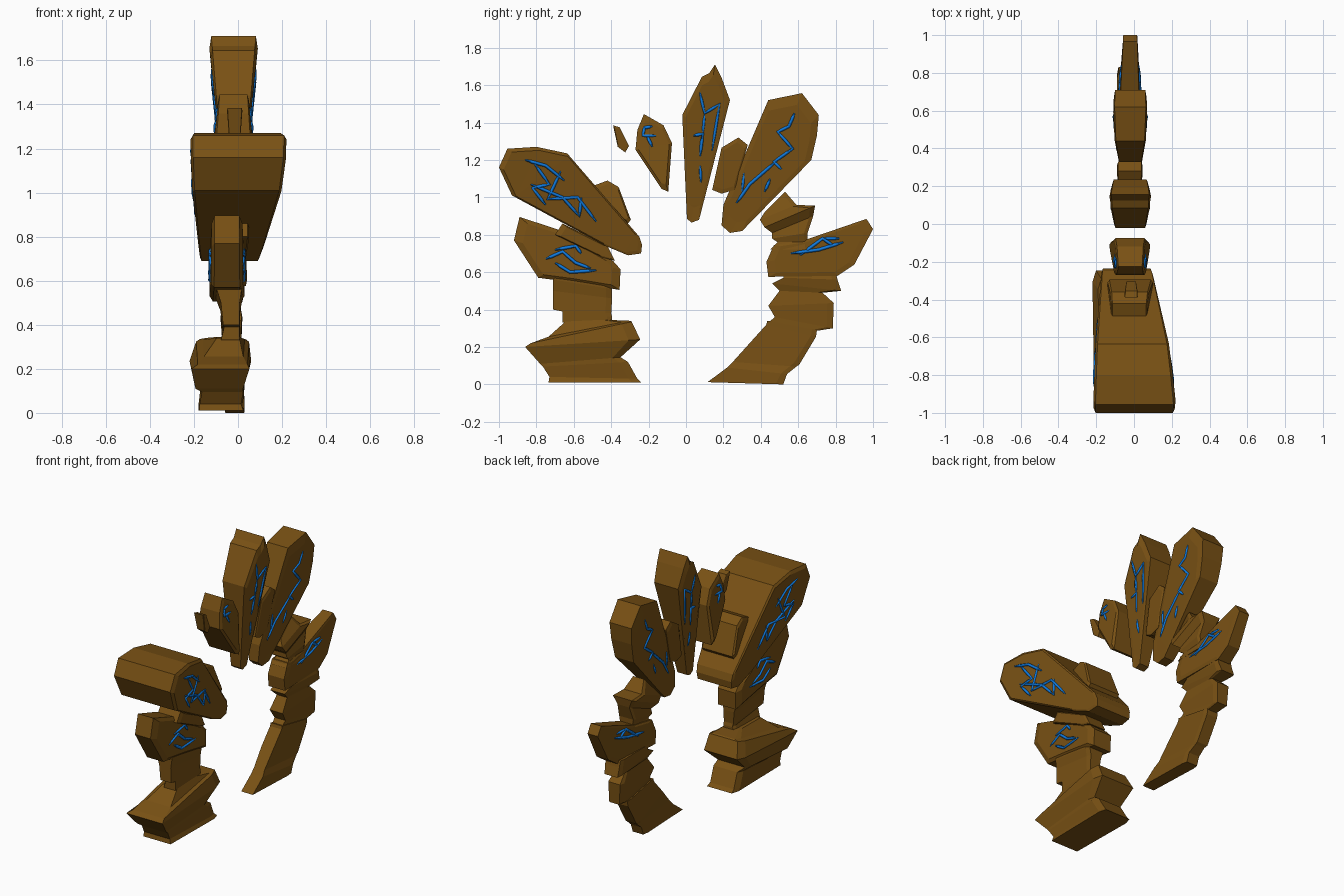
import bpy, bmesh
from math import hypot
from mathutils import Vector
from mathutils.bvhtree import BVHTree


def material(name, rgb):
    m = bpy.data.materials.new(name)
    m.diffuse_color = (*rgb, 1)
    return m


ROCK = material("brown_rock", (0.19, 0.082, 0.007))
GLOW = material("blue_glow", (0.005, 0.2, 0.75))


def finish(name, bm):
    bmesh.ops.recalc_face_normals(bm, faces=bm.faces)
    bmesh.ops.triangulate(bm, faces=[f for f in bm.faces if len(f.verts) > 4])
    me = bpy.data.meshes.new(name)
    bm.to_mesh(me)
    bm.free()
    me.materials.append(ROCK)
    ob = bpy.data.objects.new(name, me)
    bpy.context.collection.objects.link(ob)
    return ob


def skin(name, rings):
    """Join equal rings of points into a closed faceted solid."""
    bm = bmesh.new()
    vs = [[bm.verts.new(p) for p in r] for r in rings]
    n = len(vs[0])
    for a, b in zip(vs, vs[1:]):
        for i in range(n):
            j = (i + 1) % n
            bm.faces.new((a[i], a[j], b[j], b[i]))
    bm.faces.new(vs[0])
    bm.faces.new(vs[-1])
    return finish(name, bm)


def slab(name, outline, outer, inner, inset=0.84, rim=0.92):
    """Radial stone: y/z outline, x range at the outer and inner arch ends."""
    rad = [hypot(y, z - 0.5) for y, z in outline]
    lo, hi = min(rad), max(rad)
    cy = sum(p[0] for p in outline) / len(outline)
    cz = sum(p[1] for p in outline) / len(outline)

    def ring(side, k, scale):
        pts = []
        for (y, z), r in zip(outline, rad):
            t = (r - lo) / (hi - lo)
            x0 = inner[0] + (outer[0] - inner[0]) * t
            x1 = inner[1] + (outer[1] - inner[1]) * t
            c, h = (x0 + x1) / 2, (x1 - x0) / 2
            pts.append((c + side * h * k, cy + (y - cy) * scale, cz + (z - cz) * scale))
        return pts
    return skin(name, [ring(-1, 1, inset), ring(-1, rim, 1), ring(1, rim, 1), ring(1, 1, inset)])


def stack(name, levels):
    """Pillar rock: each level is (y, z) left, (y, z) right, (x min, x max)."""
    section = [(0, .03), (0, .97), (.9, 1), (1, .93), (1, .07), (.9, 0)]
    return skin(name, [[(x0 + (x1 - x0) * v, a + (c - a) * u, b + (d - b) * u)
                        for u, v in section] for a, b, c, d, x0, x1 in levels])


def cracks(stone, lines):
    """Thin glowing cracks projected onto both flat sides of a stone."""
    bm = bmesh.new()
    bm.from_mesh(stone.data)
    tree = BVHTree.FromBMesh(bm)
    bm.free()
    cu = bpy.data.curves.new(stone.name + "_cracks", 'CURVE')
    cu.dimensions = '3D'
    cu.bevel_depth = 0.009
    cu.bevel_resolution = 0
    cu.use_fill_caps = True
    cu.materials.append(GLOW)
    for side in (-1, 1):
        for line in lines:
            pts = []
            for (a, b), (c, d) in zip(line, line[1:]):
                for k in range(3):
                    pts.append((a + (c - a) * k / 3, b + (d - b) * k / 3))
            pts.append(line[-1])
            hits = [tree.ray_cast(Vector((side, y, z)), Vector((-side, 0, 0)))[0] for y, z in pts]
            hits = [h for h in hits if h]
            if len(hits) < 2:
                continue
            s = cu.splines.new('POLY')
            s.points.add(len(hits) - 1)
            for i, (p, h) in enumerate(zip(s.points, hits)):
                p.co = (h.x, h.y, h.z, 1)
                p.radius = 0.4 if i in (0, len(hits) - 1) else 1
    ob = bpy.data.objects.new(cu.name, cu)
    bpy.context.collection.objects.link(ob)
    bpy.ops.object.select_all(action='DESELECT')
    ob.select_set(True)
    bpy.context.view_layer.objects.active = ob
    bpy.ops.object.convert(target='MESH')


# Front (left in side view) pillar
stack("front_foot", [
    (-.735, .01, -.24, .01, -.18, .03), (-.73, .04, -.26, .03, -.18, .02),
    (-.765, .095, -.31, .12, -.17, .03), (-.78, .11, -.35, .145, -.20, .03),
    (-.86, .20, -.245, .24, -.22, .06), (-.83, .22, -.29, .335, -.19, .05),
    (-.735, .255, -.30, .34, -.16, .03), (-.64, .34, -.42, .345, -.10, .01)])
stack("front_neck", [
    (-.66, .33, -.395, .33, -.08, .01), (-.66, .39, -.395, .36, -.065, .01),
    (-.71, .40, -.40, .38, -.07, .01), (-.71, .50, -.395, .46, -.08, .01),
    (-.71, .56, -.395, .51, -.10, .02), (-.66, .62, -.45, .56, -.10, .02)])
front_low = slab("front_lower_stone", [
    (-.89, .895), (-.69, .83), (-.39, .66), (-.35, .615), (-.355, .505),
    (-.60, .545), (-.79, .57), (-.92, .77)], (-.12, .02), (-.13, .03), rim=.8)
slab("front_wedge", [(-.66, .86), (-.42, .74), (-.38, .66), (-.45, .68), (-.70, .80)],
     (-.11, .05), (-.10, .03))

# Big leaning front block and its companion
front_big = slab("front_big_stone", [
    (-.955, 1.26), (-.80, 1.27), (-.635, 1.235), (-.25, .79), (-.235, .745),
    (-.24, .70), (-.31, .69), (-.43, .74), (-.93, 1.01), (-1.0, 1.16)],
    (-.215, .22), (-.17, .09), inset=.94, rim=.95)
slab("front_side_stone", [
    (-.50, 1.06), (-.42, 1.09), (-.36, 1.055), (-.295, .88), (-.31, .86), (-.42, .92)],
    (-.12, .07), (-.14, .10))

# Floating crown stones
slab("floating_chip", [(-.39, 1.385), (-.355, 1.375), (-.305, 1.275), (-.325, 1.24), (-.365, 1.27)],
     (-.05, .02), (-.04, .01))
crown_small = slab("crown_small_stone", [
    (-.225, 1.445), (-.12, 1.385), (-.075, 1.29), (-.095, 1.03),
    (-.13, 1.045), (-.27, 1.255), (-.26, 1.36)], (-.09, .05), (-.13, .085), rim=.9)
crown_tall = slab("crown_tall_stone", [
    (.155, 1.71), (.19, 1.64), (.235, 1.52), (.07, .88), (.03, .865),
    (.005, .885), (-.02, 1.44), (.085, 1.645), (.125, 1.665)], (-.13, .09), (-.055, .015))
slab("crown_filler", [
    (.19, 1.265), (.28, 1.32), (.33, 1.28), (.26, 1.04), (.19, 1.02), (.14, 1.04)],
    (-.09, .045), (-.07, .03))
crown_back = slab("crown_back_stone", [
    (.62, 1.557), (.71, 1.44), (.70, 1.33), (.67, 1.2), (.30, .82),
    (.235, .81), (.19, .85), (.20, .96), (.44, 1.52)], (-.11, .07), (-.055, .015))

# Back pillar
stack("back_shoulder", [
    (.42, .92, .53, 1.03, -.07, .02), (.395, .88, .59, .96, -.10, .05),
    (.42, .84, .69, .955, -.10, .06), (.46, .81, .68, .90, -.07, .03),
    (.46, .78, .65, .81, -.08, .04), (.49, .76, .65, .76, -.07, .03),
    (.45, .72, .66, .72, -.08, .04)])
back_slab = slab("back_slab", [
    (.965, .885), (1.0, .83), (.90, .64), (.81, .58), (.44, .575),
    (.43, .655), (.47, .745), (.63, .77)], (-.06, .02), (-.09, .04))
stack("back_leg_upper", [
    (.52, .60, .80, .60, -.09, .02), (.52, .57, .81, .56, -.09, .03),
    (.46, .54, .83, .50, -.09, .02), (.50, .50, .73, .49, -.07, .01),
    (.44, .42, .79, .435, -.08, .02), (.475, .36, .785, .30, -.07, .015),
    (.44, .33, .69, .285, -.06, .015)])
stack("back_leg_lower", [
    (.435, .34, .70, .29, -.07, .02), (.43, .32, .695, .255, -.07, .02),
    (.34, .22, .605, .105, -.07, .02), (.25, .12, .59, .095, -.06, .02),
    (.22, .09, .54, .055, -.06, .03), (.115, .012, .52, 0, -.06, .03)])

# Glowing cracks
cracks(front_big, [
    [(-.86, 1.20), (-.75, 1.17), (-.65, 1.09)], [(-.81, 1.18), (-.73, 1.07), (-.82, 1.05), (-.75, .96)],
    [(-.67, 1.14), (-.74, .99), (-.58, 1.0), (-.48, .87)], [(-.83, 1.07), (-.66, 1.0), (-.57, .90), (-.56, 1.0)]])
cracks(front_low, [
    [(-.75, .67), (-.66, .71), (-.59, .65), (-.51, .62)], [(-.70, .65), (-.62, .60), (-.48, .61)],
    [(-.70, .72), (-.59, .74), (-.56, .70)]])
cracks(crown_small, [[(-.23, 1.37), (-.18, 1.38)], [(-.22, 1.38), (-.23, 1.33), (-.16, 1.33)],
                     [(-.21, 1.33), (-.18, 1.27)]])
cracks(crown_tall, [
    [(.075, 1.56), (.10, 1.45), (.18, 1.50), (.14, 1.25)], [(.04, 1.33), (.09, 1.34), (.075, 1.22)],
    [(.10, 1.45), (.09, 1.34)], [(.075, 1.17), (.08, 1.08)]])
cracks(crown_back, [
    [(.58, 1.45), (.55, 1.38), (.49, 1.35), (.57, 1.26), (.47, 1.19), (.51, 1.15)],
    [(.49, 1.20), (.34, 1.07), (.27, .97)], [(.31, 1.13), (.30, 1.03)], [(.45, 1.10), (.42, 1.03)]])
cracks(back_slab, [
    [(.56, .70), (.71, .72), (.84, .76)], [(.61, .69), (.73, .78), (.79, .74)], [(.73, .78), (.82, .78)]])
